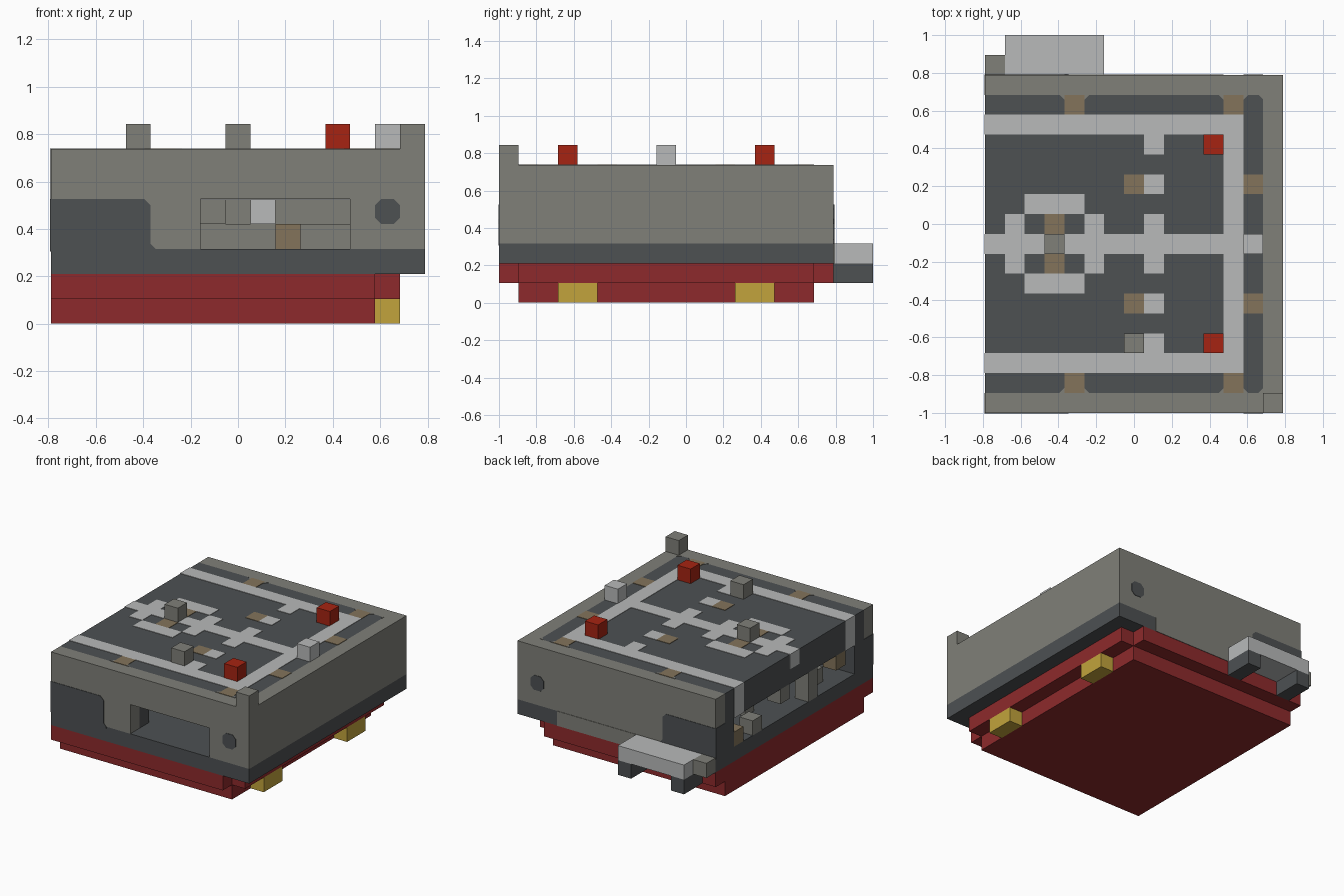
import bpy
import bmesh

cube = bpy.data.objects.get("Cube")
if cube:
    bpy.data.objects.remove(cube, do_unlink=True)

U = 2 / 19           # size of one grid cell
E = 0.03             # thickness of painted plates, in cells


def material(name, r, g, b):
    m = bpy.data.materials.new(name)
    m.use_nodes = True
    m.diffuse_color = (r, g, b, 1)
    m.node_tree.nodes["Principled BSDF"].inputs["Base Color"].default_value = (r, g, b, 1)
    m.node_tree.nodes["Principled BSDF"].inputs["Roughness"].default_value = 0.7
    return m


GRAY = material("stone gray", .215, .215, .19)
DARK = material("dark gray", .075, .082, .086)
LIGHT = material("light gray", .48, .49, .49)
TAN = material("tan", .23, .175, .105)
MAROON = material("dark red", .27, .023, .025)
RED = material("bright red", .38, .017, .006)
GOLD = material("gold", .54, .37, .045)


def finish(name, mat, bm):
    bmesh.ops.recalc_face_normals(bm, faces=bm.faces)
    for v in bm.verts:
        x, y, z = v.co
        v.co = ((x - 7.5) * U, (y - 9.5) * U, z * U)
    mesh = bpy.data.meshes.new(name)
    bm.to_mesh(mesh)
    bm.free()
    mesh.materials.append(mat)
    ob = bpy.data.objects.new(name, mesh)
    bpy.context.collection.objects.link(ob)
    return ob


def add_prism(bm, pts, lo, hi, axis):
    """Extrude a 2D outline along y or z, in cell units."""
    def place(p, h):
        return (p[0], h, p[1]) if axis == "y" else (p[0], p[1], h)
    low = [bm.verts.new(place(p, lo)) for p in pts]
    high = [bm.verts.new(place(p, hi)) for p in pts]
    bm.faces.new(low)
    bm.faces.new(high)
    for a in range(len(pts)):
        b = (a + 1) % len(pts)
        bm.faces.new((low[a], low[b], high[b], high[a]))


def prism(name, mat, pts, lo, hi, axis):
    bm = bmesh.new()
    add_prism(bm, pts, lo, hi, axis)
    return finish(name, mat, bm)


def octagon(a, b, c=.25):
    return [(a + c, b), (a + 1 - c, b), (a + 1, b + c), (a + 1, b + 1 - c),
            (a + 1 - c, b + 1), (a + c, b + 1), (a, b + 1 - c), (a, b + c)]


def boxes(name, mat, *items):
    """Each item is x0, x1, y0, y1, z0, z1 in cells."""
    bm = bmesh.new()
    for x0, x1, y0, y1, z0, z1 in items:
        add_prism(bm, [(x0, y0), (x1, y0), (x1, y1), (x0, y1)], z0, z1, "z")
    return finish(name, mat, bm)


def cells(name, mat, z0, z1, *spots):
    return boxes(name, mat, *[(i, i + 1, j, j + 1, z0, z1) for i, j in spots])


# Stepped base and side feet
boxes("base_plate", MAROON, (0, 13, 1, 16, 0, 1))
boxes("base_rim", MAROON, (0, 13, 0, 17, 1, 2), (13, 14, 1, 16, 1, 2))
boxes("side_feet", GOLD, (13, 14, 3, 5, 0, 1), (13, 14, 12, 14, 0, 1))

# Floor and outer walls, with a window in the front wall
boxes("floor", DARK, (0, 15, 0, 17, 2, 3))
boxes("front_wall", GRAY, (0, 6, 0, 1, 3, 7), (12, 15, 0, 1, 3, 7), (6, 12, 0, 1, 5, 7))
boxes("back_wall", GRAY, (0, 15, 16, 17, 3, 7))
boxes("right_wall", GRAY, (14, 15, 1, 16, 3, 7))
boxes("back_lower_panel", GRAY, (4, 12, 16.9, 17 + E, 2, 3))
boxes("wall_lining", DARK, (0, 6, 1, 2, 3, 5), (12, 14, 1, 2, 3, 5),
      (0, 14, 15, 16, 3, 5), (13, 14, 2, 15, 3, 5))

# Dark corner patches and round spots, the same at front and back
patch = [(-E, 2.9), (4.2, 2.9), (4.2, 3), (4, 3.2), (4, 4.75), (3.75, 5), (-E, 5)]
for side, lo, hi in (("front", -E, 1), ("back", 16, 17 + E)):
    prism(side + "_corner_patch", DARK, patch, lo, hi, "y")
    lo, hi = (-E, .1) if side == "front" else (16.9, 17 + E)
    prism(side + "_spot", DARK, octagon(13, 4), lo, hi, "y")

# Deck with light trim
boxes("deck", DARK, (0, 14, 1, 16, 5, 7))
top = 7 + E
boxes("deck_beams", LIGHT, (-E, 13, 2, 3, 4.97, top), (-E, 13, 14, 15, 4.97, top),
      (-E, 14, 8, 9, 6, top), (12, 13, 3, 14, 6.9, top))
boxes("deck_ring", LIGHT, (2, 5, 10, 11, 6.9, top), (2, 5, 6, 7, 6.9, top))
cells("deck_tiles", LIGHT, 6.9, top, *[(i, j) for i in (1, 5, 8) for j in (7, 9)],
      *[(8, j) for j in (3, 5, 11, 13)])
cells("edge_marks", TAN, 6.9, top, *[(i, j) for i in (4, 12) for j in (1, 15)],
      (13, 5), (13, 11))
cells("deck_marks", TAN, 6.9, top, (3, 7), (3, 9), (7, 5), (7, 11))

# Corner chips around the dark border
for n, (x, sx) in enumerate([(4, -1), (5, 1), (12, -1), (13, 1)]):
    for j in (1, 16):
        s = 1 if j == 1 else -1
        prism(f"border_chip_{n}_{j}", GRAY,
              [(x, j), (x + sx * .25, j), (x, j + s * .25)], 6.9, top, "z")
prism("border_corner_back", GRAY, [(14, 16), (13.75, 16), (14, 15.75)], 6.9, top, "z")
prism("border_corner_front", GRAY, [(14, 1), (13.75, 1), (14, 1.25)], 6.9, top, "z")

# Studs on the deck
cells("red_studs", RED, 7, 8, (11, 3), (11, 13))
cells("gray_studs", GRAY, 7, 8, (3, 8), (7, 3), (14, 0))
cells("light_stud", LIGHT, 7, 8, (13, 8))

# Fittings inside the hollow body
boxes("inner_ledges", GRAY, (4, 13, 14, 15, 4, 5), (4, 13, 13, 15, 3, 4))
cells("low_blocks", GRAY, 3, 4, (0, 12), (1, 4), (2, 10))
cells("high_blocks", GRAY, 4, 5, (0, 9), (6, 10))
cells("inner_posts", GRAY, 3, 5, (0, 6), (2, 4))
cells("inner_light_block", LIGHT, 4, 5, (8, 12))
cells("inner_tan_low", TAN, 3, 4, (0, 14), (9, 11))
cells("inner_tan_high", TAN, 4, 5, (0, 3))

# Rear platform on two legs
boxes("rear_platform", LIGHT, (1, 6, 17, 19, 2, 3))
boxes("rear_legs", DARK, (1, 2, 17, 19, 1, 2), (5, 6, 17, 19, 1, 2))
cells("rear_block", GRAY, 2, 3, (0, 17))
